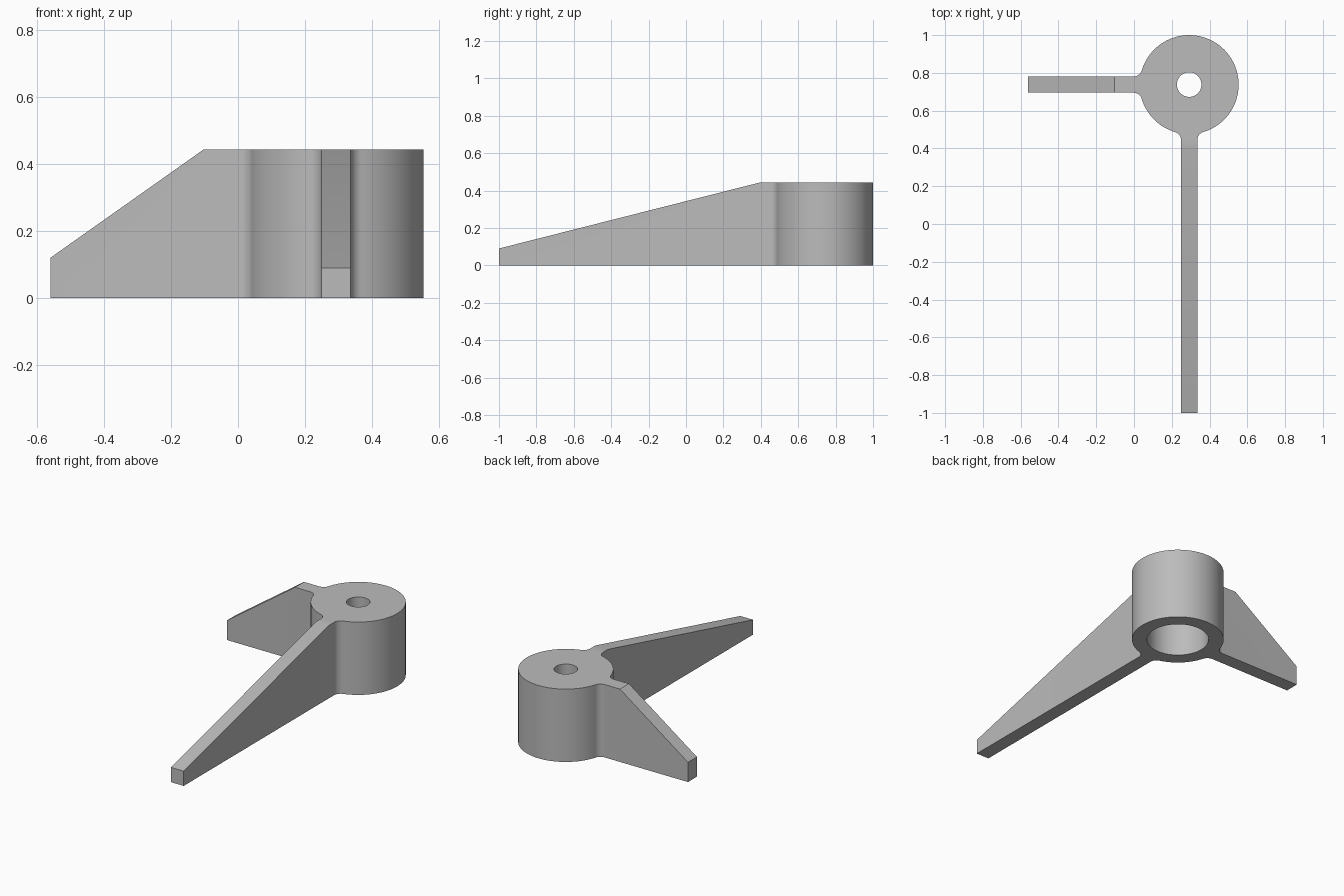
import bpy
import bmesh
from math import pi, sin, cos, asin, sqrt
from mathutils import Vector, Matrix

cube = bpy.data.objects.get("Cube")
if cube:
    bpy.data.objects.remove(cube, do_unlink=True)

HUB = Vector((0.292, 0.738, 0))
R = 0.262        # hub radius
HALF = 0.043     # half the arm thickness
FILLET = 0.045   # blend between arm and hub
HEIGHT = 0.443
PHI = asin((HALF + FILLET) / (R + FILLET))
REACH = sqrt((R + FILLET) ** 2 - (HALF + FILLET) ** 2)

# One light grey material
grey = bpy.data.materials.new("light grey")
colour = (0.5, 0.5, 0.5, 1)
grey.use_nodes = True
grey.diffuse_color = colour
grey.node_tree.nodes["Principled BSDF"].inputs["Base Color"].default_value = colour


def arc(radius, start, end, steps):
    return [Vector((radius * cos(a), radius * sin(a), 0))
            for a in (start + (end - start) * i / steps for i in range(steps + 1))]


def arm_outline(angle, length):
    """Fillet, straight arm and mirrored fillet, turned to point along angle."""
    centre = Vector((REACH, -HALF - FILLET, 0))
    side = [centre + p for p in arc(FILLET, pi - PHI, pi / 2, 12)]
    side.append(Vector((length, -HALF, 0)))
    points = side + [Vector((p.x, -p.y, 0)) for p in reversed(side)]
    turn = Matrix.Rotation(angle, 3, 'Z')
    return [turn @ p for p in points]


def make_object(name, bm):
    bmesh.ops.recalc_face_normals(bm, faces=bm.faces)
    mesh = bpy.data.meshes.new(name)
    bm.to_mesh(mesh)
    bm.free()
    mesh.materials.append(grey)
    obj = bpy.data.objects.new(name, mesh)
    bpy.context.collection.objects.link(obj)
    return obj


# Hub and both arms as one extruded outline
outline = arc(R, -pi / 2 + PHI, pi - PHI, 80)[1:-1]
outline += arm_outline(pi, 0.852)
outline += arc(R, pi + PHI, 1.5 * pi - PHI, 24)[1:-1]
outline += arm_outline(1.5 * pi, 1.738)
bm = bmesh.new()
base = bm.faces.new([bm.verts.new(HUB + p) for p in outline])
top = bmesh.ops.extrude_face_region(bm, geom=[base], use_keep_orig=True)["geom"]
bmesh.ops.translate(bm, vec=(0, 0, HEIGHT),
                    verts=[g for g in top if isinstance(g, bmesh.types.BMVert)])


def slope_cut(point, normal):
    """Slice the top of an arm off along a plane and close the slice."""
    geom = bm.verts[:] + bm.edges[:] + bm.faces[:]
    cut = bmesh.ops.bisect_plane(bm, geom=geom, plane_co=point, plane_no=normal,
                                 clear_outer=True)["geom_cut"]
    edges = [g for g in cut if isinstance(g, bmesh.types.BMEdge)]
    bmesh.ops.contextual_create(bm, geom=edges)


slope_cut((-0.103, 0, HEIGHT), (0.12 - HEIGHT, 0, 0.457))
slope_cut((0, 0.395, HEIGHT), (0, 0.09 - HEIGHT, 1.395))
bracket = make_object("hub_with_arms", bm)

# Stepped bore: wide from below, narrow through the top
bm = bmesh.new()
profile = [(0, -0.1), (0.176, -0.1), (0.176, 0.355), (0.065, 0.355), (0.065, 0.6), (0, 0.6)]
verts = [bm.verts.new(HUB + Vector((r, 0, z))) for r, z in profile]
edges = [bm.edges.new(pair) for pair in zip(verts, verts[1:])]
bmesh.ops.spin(bm, geom=verts + edges, cent=HUB, axis=(0, 0, 1), angle=2 * pi, steps=64)
bmesh.ops.remove_doubles(bm, verts=bm.verts, dist=0.0005)
cutter = make_object("bore_cutter", bm)
cutter.hide_render = True

bore = bracket.modifiers.new("bore", 'BOOLEAN')
bore.operation = 'DIFFERENCE'
bore.solver = 'EXACT'
bore.object = cutter
bpy.ops.object.select_all(action='DESELECT')
bracket.select_set(True)
bpy.context.view_layer.objects.active = bracket
bpy.ops.object.modifier_apply(modifier=bore.name)
bpy.data.objects.remove(cutter, do_unlink=True)
bpy.ops.object.shade_smooth_by_angle(angle=pi / 6)
